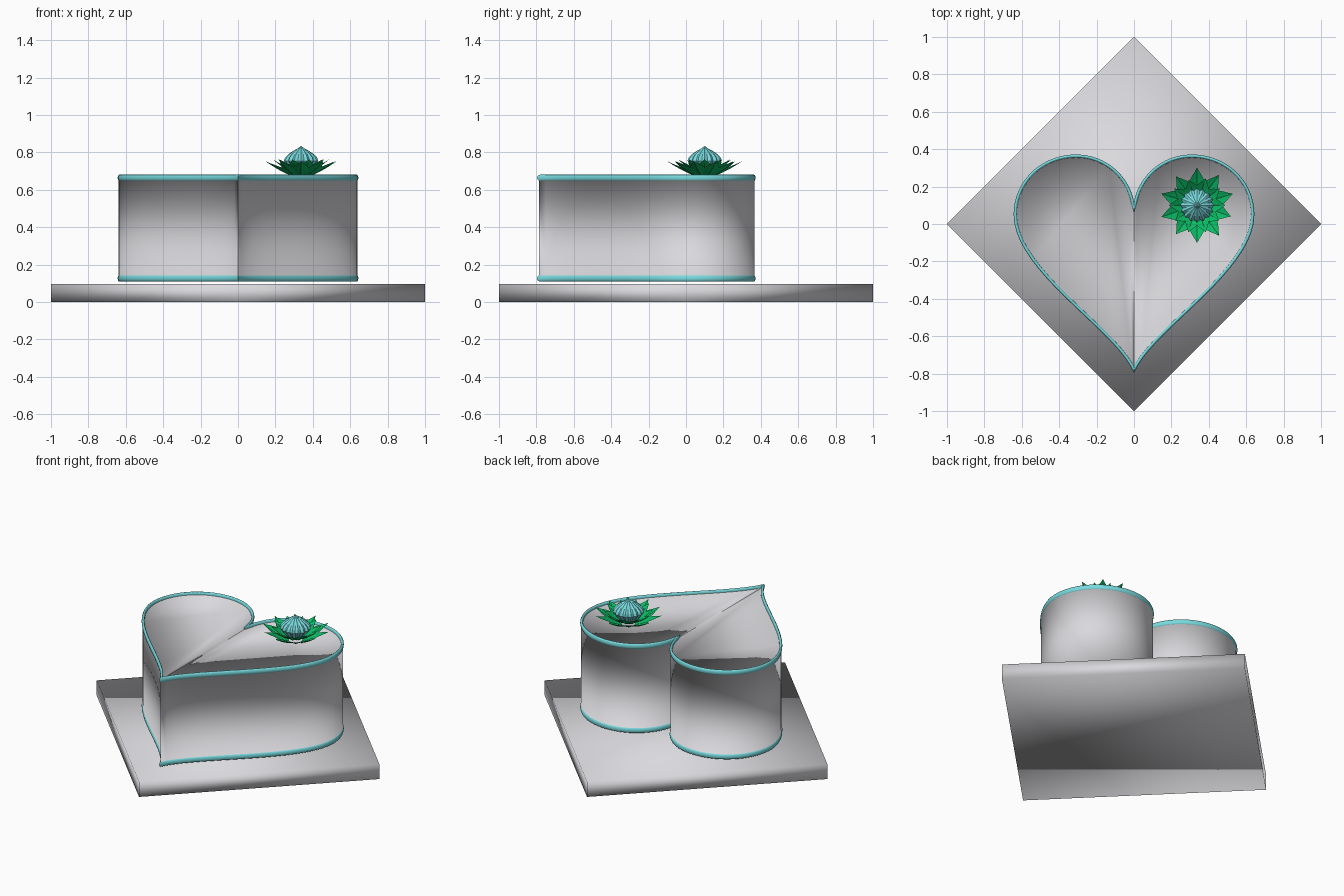
import bpy, bmesh, math
from mathutils import Vector, Matrix
from mathutils.geometry import interpolate_bezier

old = bpy.data.objects.get("Cube")
if old:
    bpy.data.objects.remove(old, do_unlink=True)


def material(name, rgb):
    m = bpy.data.materials.new(name)
    m.use_nodes = True
    m.diffuse_color = (*rgb, 1)
    m.node_tree.nodes["Principled BSDF"].inputs["Base Color"].default_value = (*rgb, 1)
    return m


GREY = material("pale_grey", (0.70, 0.69, 0.72))
TEAL = material("teal", (0.19, 0.70, 0.73))
GREEN = material("leaf_green", (0.003, 0.50, 0.13))


def finish(name, bm, mat, smooth=True):
    bmesh.ops.recalc_face_normals(bm, faces=bm.faces)
    mesh = bpy.data.meshes.new(name)
    bm.to_mesh(mesh)
    bm.free()
    mesh.materials.append(mat)
    for p in mesh.polygons:
        p.use_smooth = smooth
    ob = bpy.data.objects.new(name, mesh)
    bpy.context.collection.objects.link(ob)
    return ob


def bridge(bm, a, b, closed=False):
    n = len(a)
    for i in range(n if closed else n - 1):
        j = (i + 1) % n
        bm.faces.new((a[i], a[j], b[j], b[i]))


def mirror_x(ob):
    mod = ob.modifiers.new("mirror", "MIRROR")
    mod.use_mirror_merge = False


# Diamond-shaped base board
bm = bmesh.new()
bmesh.ops.create_cube(bm, size=1)
side = math.sqrt(2)
bmesh.ops.transform(bm, verts=bm.verts, matrix=Matrix.Translation((0, 0, 0.048))
                    @ Matrix.Rotation(math.pi / 4, 4, "Z")
                    @ Matrix.Diagonal((side, side, 0.096, 1)))
finish("base_board", bm, GREY)

# Half heart outline, from the notch round the lobe to the tip
segments = [
    ((0, 0.09), (0.02, 0.25), (0.15, 0.366), (0.31, 0.366)),
    ((0.31, 0.366), (0.49, 0.366), (0.638, 0.23), (0.638, 0.05)),
    ((0.638, 0.05), (0.638, -0.25), (0.1, -0.56), (0, -0.785)),
]
outline = []
for seg in segments:
    pts = interpolate_bezier(*[Vector((*p, 0)) for p in seg], 20)
    outline += pts if not outline else pts[1:]


# Outline pushed outward by a distance, with its ends mitred on the centre plane
def offset_ring(bm, distance, z):
    last = len(outline) - 1
    ring = []
    for i, p in enumerate(outline):
        t = (outline[min(i + 1, last)] - outline[max(i - 1, 0)]).normalized()
        q = p + Vector((-t.y, t.x, 0)) * distance
        if i in (0, last):
            q.y -= t.y * max(-0.03, min(0.03, q.x / t.x))
            q.x = 0
        ring.append(bm.verts.new((max(q.x, 0), q.y, z)))
    return ring


# Heart body: wall with a small lip under each trim, and recessed flat ends
LOW, HIGH = 0.126, 0.664
LIP = 0.008
bm = bmesh.new()
profile = [(-0.009, LOW), (-0.009, LOW - LIP), (0.003, LOW - LIP), (0.003, LOW), (0, LOW),
           (0, HIGH), (0.003, HIGH), (0.003, HIGH + LIP), (-0.009, HIGH + LIP), (-0.009, HIGH)]
rings = [offset_ring(bm, d, z) for d, z in profile]
for a, b in zip(rings, rings[1:]):
    bridge(bm, a, b)
bm.faces.new(rings[0])
bm.faces.new(rings[-1])
mirror_x(finish("heart_body", bm, GREY))

# Flattened trim bead round the top and bottom heart edges
for name, z in (("lower_trim", LOW), ("upper_trim", HIGH)):
    bm = bmesh.new()
    angles = [math.tau * k / 12 for k in range(12)]
    rings = [offset_ring(bm, -0.003 + 0.0085 * math.cos(a), z + 0.017 * math.sin(a))
             for a in angles]
    for a, b in zip(rings, rings[1:] + rings[:1]):
        bridge(bm, a, b)
    mirror_x(finish(name, bm, TEAL))

# Flower: rings of broad, softly ribbed leaves round a fluted bud
CENTRE = Vector((0.337, 0.1, 0.0))


def leaf_ring(name, count, r0, r1, z0, z1, width, turn):
    bm = bmesh.new()
    for n in range(count):
        spin = Matrix.Rotation(turn + math.tau * n / count, 3, "Z")
        reach = r1 * (1 - 0.05 * (n % 3 == 1))
        rows = []
        for i in range(9):
            s = i / 8
            half = width * (0.5 + 0.5 * math.sin(math.pi * s)) * (1 - s ** 3) + 0.0008
            row = []
            for k in range(-4, 5):
                u = k / 4
                rib = 0.002 * (k % 2) * (1 - s)
                v = Vector((r0 + (reach - r0) * s, u * half,
                            z0 + (z1 - z0) * s ** 1.3 + 0.3 * half * abs(u) + rib))
                row.append(bm.verts.new(spin @ v + CENTRE))
            rows.append(row)
        for a, b in zip(rows, rows[1:]):
            bridge(bm, b, a)
    finish(name, bm, GREEN, False)


leaf_ring("outer_leaves", 10, 0.04, 0.2, 0.672, 0.752, 0.048, math.pi / 2)
leaf_ring("inner_leaves", 10, 0.04, 0.15, 0.69, 0.762, 0.04, math.pi / 2.5)

# Fluted bud with a pointed top
profile = [(0.04, 0.69), (0.07, 0.725), (0.092, 0.755), (0.085, 0.773), (0.066, 0.792),
           (0.042, 0.808), (0.02, 0.82), (0.002, 0.833)]
RIBS = 16
bm = bmesh.new()
rings = []
for r, z in profile:
    ring = []
    for k in range(RIBS * 2):
        a = math.tau * k / (RIBS * 2)
        rr = r * (0.88 if k % 2 else 1)
        ring.append(bm.verts.new(CENTRE + Vector((rr * math.cos(a), rr * math.sin(a), z))))
    rings.append(ring)
for a, b in zip(rings, rings[1:]):
    bridge(bm, a, b, True)
bm.faces.new(rings[0])
bm.faces.new(rings[-1])
finish("flower_bud", bm, TEAL, False)
